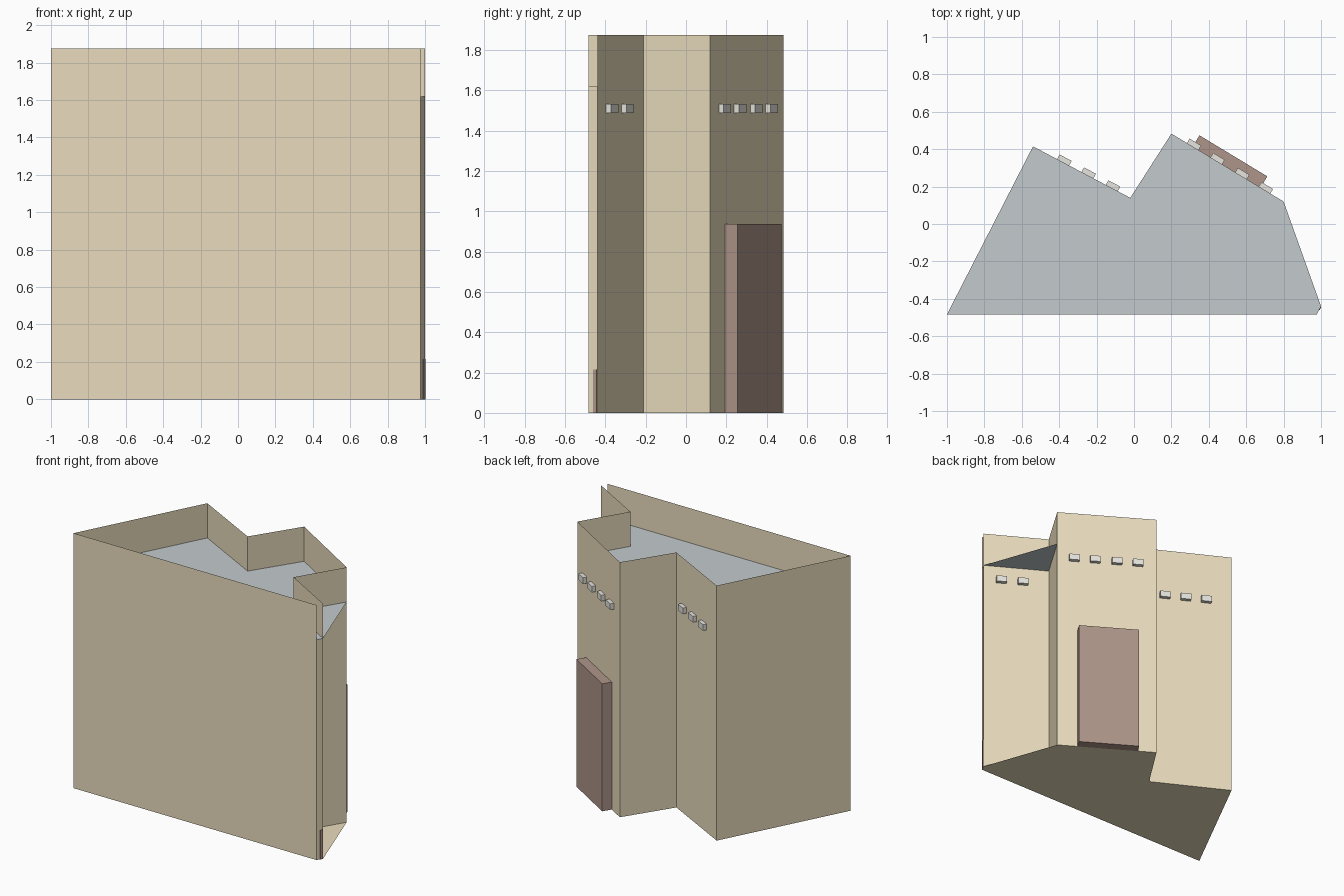
import bpy, math
from mathutils import Vector

if "Cube" in bpy.data.objects:
    bpy.data.objects.remove(bpy.data.objects["Cube"])

TOP, ROOF = 1.875, 1.62


def material(name, rgb):
    m = bpy.data.materials.new(name)
    m.diffuse_color = (*rgb, 1)
    m.use_nodes = True
    m.node_tree.nodes["Principled BSDF"].inputs["Base Color"].default_value = m.diffuse_color
    return m


TAN = material("tan_plaster", (0.82, 0.72, 0.51))
SLATE = material("grey_roof", (0.55, 0.59, 0.61))
BROWN = material("brown_door", (0.42, 0.30, 0.25))
PALE = material("pale_beam", (0.80, 0.78, 0.73))


def mesh_object(name, verts, faces, mat):
    me = bpy.data.meshes.new(name)
    me.from_pydata(verts, [], faces)
    me.materials.append(mat)
    ob = bpy.data.objects.new(name, me)
    bpy.context.collection.objects.link(ob)
    return ob


# Stepped footprint, counter-clockwise; NOTCH is skipped by roof and floor
NOTCH = (0.60, -0.21)
outline = [(-1, -0.483), (0.977, -0.483), (1, -0.44), NOTCH, (0.80, 0.12),
           (0.20, 0.483), (-0.02, 0.14), (-0.54, 0.415)]

# Thin walls; the tiny corner end stops at roof level
verts, faces = [], []
for i, a in enumerate(outline):
    b = outline[(i + 1) % len(outline)]
    h = ROOF if i == 1 else TOP
    n = len(verts)
    verts += [(*a, 0), (*b, 0), (*b, h), (*a, h)]
    faces.append((n, n + 1, n + 2, n + 3))
mesh_object("walls", verts, faces, TAN)

# Flat roof and floor slabs bridging the right-hand notch
slab = [p for p in outline if p != NOTCH]
loop = list(range(len(slab)))
mesh_object("roof", [(*p, ROOF) for p in slab], [loop], SLATE)
mesh_object("floor", [(*p, 0) for p in slab], [loop[::-1]], TAN)


def wall_box(name, a, b, t, width, depth, z0, z1, mat):
    """Box sitting on the wall a-b (outside on the left of a-b) at fraction t."""
    a, b = Vector(a), Vector(b)
    d = (b - a).normalized()
    out = Vector((-d.y, d.x))
    c = a.lerp(b, t)
    base = [c - d * width / 2, c + d * width / 2,
            c + d * width / 2 + out * depth, c - d * width / 2 + out * depth]
    v = [(p.x, p.y, z) for z in (z0, z1) for p in base]
    f = [(3, 2, 1, 0), (4, 5, 6, 7)]
    f += [(i, (i + 1) % 4, (i + 1) % 4 + 4, i + 4) for i in range(4)]
    return mesh_object(name, v, f, mat)


# Rows of beam ends high on the three rear walls
rows = {
    "left_beam": (outline[7], outline[6], (0.31, 0.56, 0.81)),
    "middle_beam": (outline[5], outline[4], (0.19, 0.40, 0.62, 0.83)),
    "right_beam": (NOTCH, outline[2], (0.40, 0.73)),
}
for name, (a, b, ts) in rows.items():
    for k, t in enumerate(ts):
        wall_box(f"{name}_{k + 1}", a, b, t, 0.072, 0.028, 1.488, 1.533, PALE)

# Large door on the middle wall, small hatch on the corner end
wall_box("main_door", outline[5], outline[4], 0.492, 0.424, 0.07, 0, 0.9375, BROWN)
wall_box("corner_hatch", outline[2], outline[1], 0.25, 0.02, 0.003, 0, 0.215, BROWN)
